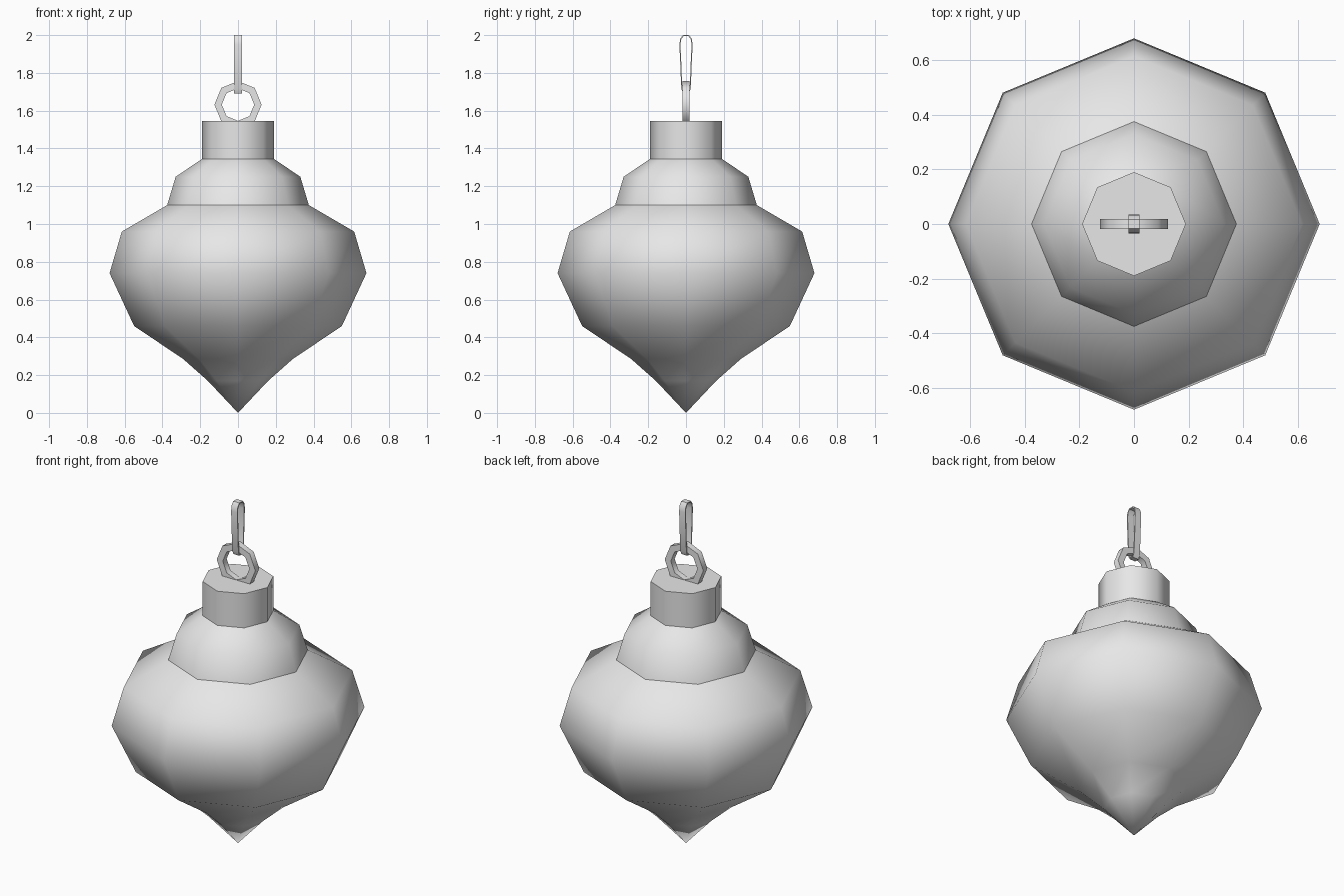
import bpy, bmesh, math
from mathutils import Vector

cube = bpy.data.objects.get("Cube")
if cube:
    bpy.data.objects.remove(cube, do_unlink=True)

SIDES = 8
grey = bpy.data.materials.new("plain_grey")
grey.use_nodes = True
grey.diffuse_color = (0.8, 0.8, 0.8, 1)
grey.node_tree.nodes["Principled BSDF"].inputs["Base Color"].default_value = grey.diffuse_color


def finish(name, bm, sharp_angle):
    """Fix normals, smooth below the sharp angle and link the part."""
    bmesh.ops.remove_doubles(bm, verts=bm.verts, dist=1e-5)
    bmesh.ops.recalc_face_normals(bm, faces=bm.faces)
    for f in bm.faces:
        f.smooth = True
    for e in bm.edges:
        if len(e.link_faces) == 2:
            e.smooth = e.calc_face_angle() < math.radians(sharp_angle)
    mesh = bpy.data.meshes.new(name)
    bm.to_mesh(mesh)
    bm.free()
    mesh.materials.append(grey)
    obj = bpy.data.objects.new(name, mesh)
    bpy.context.collection.objects.link(obj)


def lathe(name, profile, sharp_angle=80):
    """Turn a (radius, height) profile around z with eight sides."""
    bm = bmesh.new()
    verts = [bm.verts.new((r, 0, z)) for r, z in profile]
    edges = [bm.edges.new(pair) for pair in zip(verts, verts[1:])]
    bmesh.ops.spin(bm, geom=verts + edges, cent=(0, 0, 0), axis=(0, 0, 1),
                   angle=math.tau, steps=SIDES, use_merge=False)
    finish(name, bm, sharp_angle)


def band(name, outline, thickness, half_width, along_y):
    """Closed flat strip: the outline is offset inward and given width."""
    pts = [Vector(p) for p in outline]
    centre = sum(pts, Vector((0, 0))) / len(pts)
    inner = []
    for i, p in enumerate(pts):
        a = (p - pts[i - 1]).normalized()
        b = (pts[(i + 1) % len(pts)] - p).normalized()
        n = Vector((a.y + b.y, -a.x - b.x)).normalized()
        if n.dot(centre - p) < 0:
            n = -n
        inner.append(p + n * thickness / abs(n.dot(Vector((a.y, -a.x)))))
    bm = bmesh.new()
    loops = []
    for line, w in ((pts, -1), (pts, 1), (inner, 1), (inner, -1)):
        d = w * half_width
        loops.append([bm.verts.new((d, p.x, p.y) if along_y else (p.x, d, p.y))
                      for p in line])
    for k in range(4):
        a, b = loops[k], loops[(k + 1) % 4]
        for i in range(len(pts)):
            j = (i + 1) % len(pts)
            bm.faces.new((a[i], a[j], b[j], b[i]))
    finish(name, bm, 50)


# Turned bauble: pointed body, sloping collar and cylindrical cap
lathe("body", [(0, 0), (0.16, 0.17), (0.29, 0.285), (0.55, 0.46),
               (0.68, 0.74), (0.615, 0.96), (0.375, 1.10)])
lathe("collar", [(0.375, 1.10), (0.33, 1.25), (0.19, 1.345)])
lathe("cap", [(0.19, 1.345), (0.19, 1.545), (0, 1.545)], 60)

# Eight-sided ring partly sunk in the cap
ring = [(0.125 * math.cos(math.tau * i / SIDES),
         1.632 + 0.125 * math.sin(math.tau * i / SIDES)) for i in range(SIDES)]
band("ring", ring, 0.036, 0.018, False)

# Tapered hanging loop threaded through the ring
right = [(0.014, 1.69), (0.025, 1.715), (0.035, 1.95), (0.031, 1.98), (0.016, 2.0)]
loop = right + [(-y, z) for y, z in reversed(right)]
band("hanging_loop", loop, 0.006, 0.02, True)
